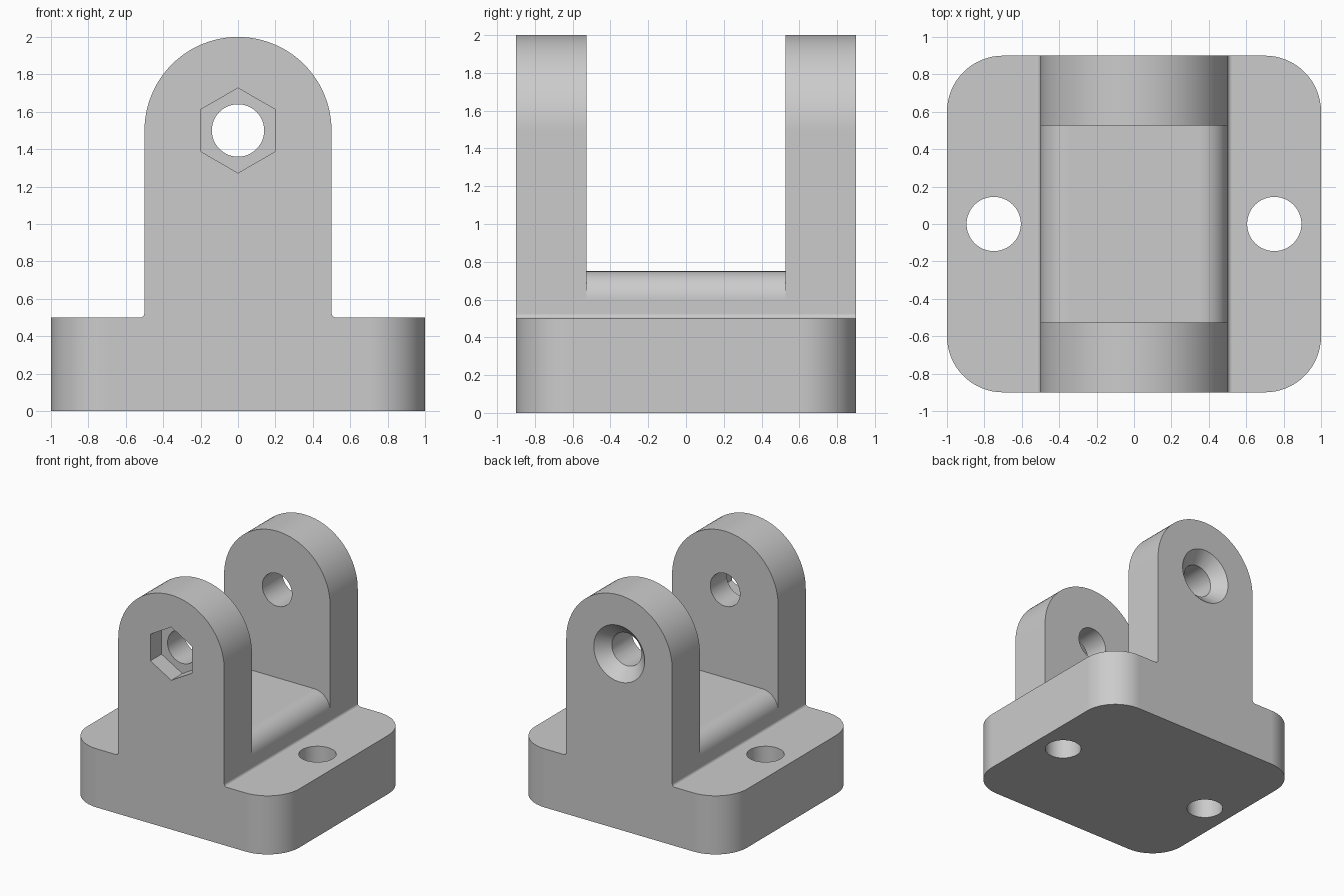
import bpy, bmesh
from math import sin, cos, radians

cube = bpy.data.objects.get("Cube")
if cube:
    bpy.data.objects.remove(cube, do_unlink=True)

grey = bpy.data.materials.new("plain_grey")
grey.use_nodes = True
colour = (0.6, 0.6, 0.6, 1)
grey.diffuse_color = colour
grey.node_tree.nodes["Principled BSDF"].inputs["Base Color"].default_value = colour


def arc(cx, cz, r, start, end, steps):
    """Points on an arc, angles in degrees."""
    angles = [radians(start + (end - start) * i / steps) for i in range(steps + 1)]
    return [(cx + r * cos(a), cz + r * sin(a)) for a in angles]


def loft(name, rings, place):
    """Solid through 2D rings given as (points, depth)."""
    bm = bmesh.new()
    loops = [[bm.verts.new(place(p, d)) for p in pts] for pts, d in rings]
    bm.faces.new(loops[0])
    bm.faces.new(loops[-1])
    for a, b in zip(loops, loops[1:]):
        for i in range(len(a)):
            j = (i + 1) % len(a)
            bm.faces.new((a[i], a[j], b[j], b[i]))
    bmesh.ops.recalc_face_normals(bm, faces=bm.faces)
    mesh = bpy.data.meshes.new(name)
    bm.to_mesh(mesh)
    bm.free()
    mesh.materials.append(grey)
    obj = bpy.data.objects.new(name, mesh)
    bpy.context.collection.objects.link(obj)
    return obj


def along_y(p, d):
    return (p[0], d, p[1])


def along_z(p, d):
    return (p[0], p[1], d)


def circle(cx, cz, r, n=64):
    return arc(cx, cz, r, 0, 360 - 360 / n, n - 1)


def cut(obj, cutter):
    cutter.hide_render = True
    mod = obj.modifiers.new("cut", "BOOLEAN")
    mod.operation = "DIFFERENCE"
    mod.solver = "EXACT"
    mod.object = cutter
    bpy.ops.object.modifier_apply(modifier=mod.name)
    bpy.data.objects.remove(cutter, do_unlink=True)


# Body: base plate, small foot fillets and arched upright in one profile
HALF_Y, BASE, FILLET, PIN_Z = 0.9, 0.5, 0.025, 1.5
profile = [(-1, 0), (1, 0), (1, BASE)]
profile += arc(0.5 + FILLET, BASE + FILLET, FILLET, 270, 180, 6)
profile += arc(0, PIN_Z, 0.5, 0, 180, 48)
profile += arc(-0.5 - FILLET, BASE + FILLET, FILLET, 0, -90, 6)
profile += [(-1, BASE)]
body = loft("clevis_bracket", [(profile, -HALF_Y), (profile, HALF_Y)], along_y)

# Rounded vertical corners of the base
bm = bmesh.new()
bm.from_mesh(body.data)
half = loft_depth = HALF_Y
for sx in (-1, 1):
    for sy in (-1, 1):
        # Cut each corner edge separately so neighbouring rounds stay independent
        bm.edges.ensure_lookup_table()
        edge = [e for e in bm.edges if all(
            abs(v.co.x - sx) < 1e-4 and abs(v.co.y - sy * HALF_Y) < 1e-4 for v in e.verts)]
        bmesh.ops.bevel(bm, geom=edge, offset=0.3, segments=16, profile=0.5,
                        affect="EDGES", clamp_overlap=False)
bm.to_mesh(body.data)
bm.free()
bpy.ops.object.select_all(action="DESELECT")
body.select_set(True)
bpy.context.view_layer.objects.active = body

# Slot between the two lugs, leaving a round-shouldered block
slot = [(-0.7, 2.2), (-0.7, 0.6), (-0.5, 0.6)]
slot += arc(-0.35, 0.6, 0.15, 180, 90, 12)[1:] + arc(0.35, 0.6, 0.15, 90, 0, 12)
slot += [(0.7, 0.6), (0.7, 2.2)]
cut(body, loft("slot_cutter", [(slot, -0.527), (slot, 0.527)], along_y))

# Pin hole through both lugs
pin = circle(0, PIN_Z, 0.14)
cut(body, loft("pin_cutter", [(pin, -1), (pin, 1)], along_y))

# Hexagonal nut pocket in the front lug
hexagon = arc(0, PIN_Z, 0.227, 90, 390, 5)
cut(body, loft("nut_cutter", [(hexagon, -1), (hexagon, -0.75)], along_y))

# Conical countersink in the back lug
wide, narrow = circle(0, PIN_Z, 0.34), circle(0, PIN_Z, 0.13)
cut(body, loft("countersink_cutter", [(narrow, 0.79), (wide, 1.0)], along_y))

# Mounting holes through the base
for x in (-0.75, 0.75):
    hole = circle(x, 0, 0.145)
    cut(body, loft("mounting_cutter", [(hole, -0.2), (hole, 0.58)], along_z))

bpy.ops.object.shade_smooth_by_angle(angle=radians(30))
weighted = body.modifiers.new("flat_face_normals", "WEIGHTED_NORMAL")
weighted.keep_sharp = True
